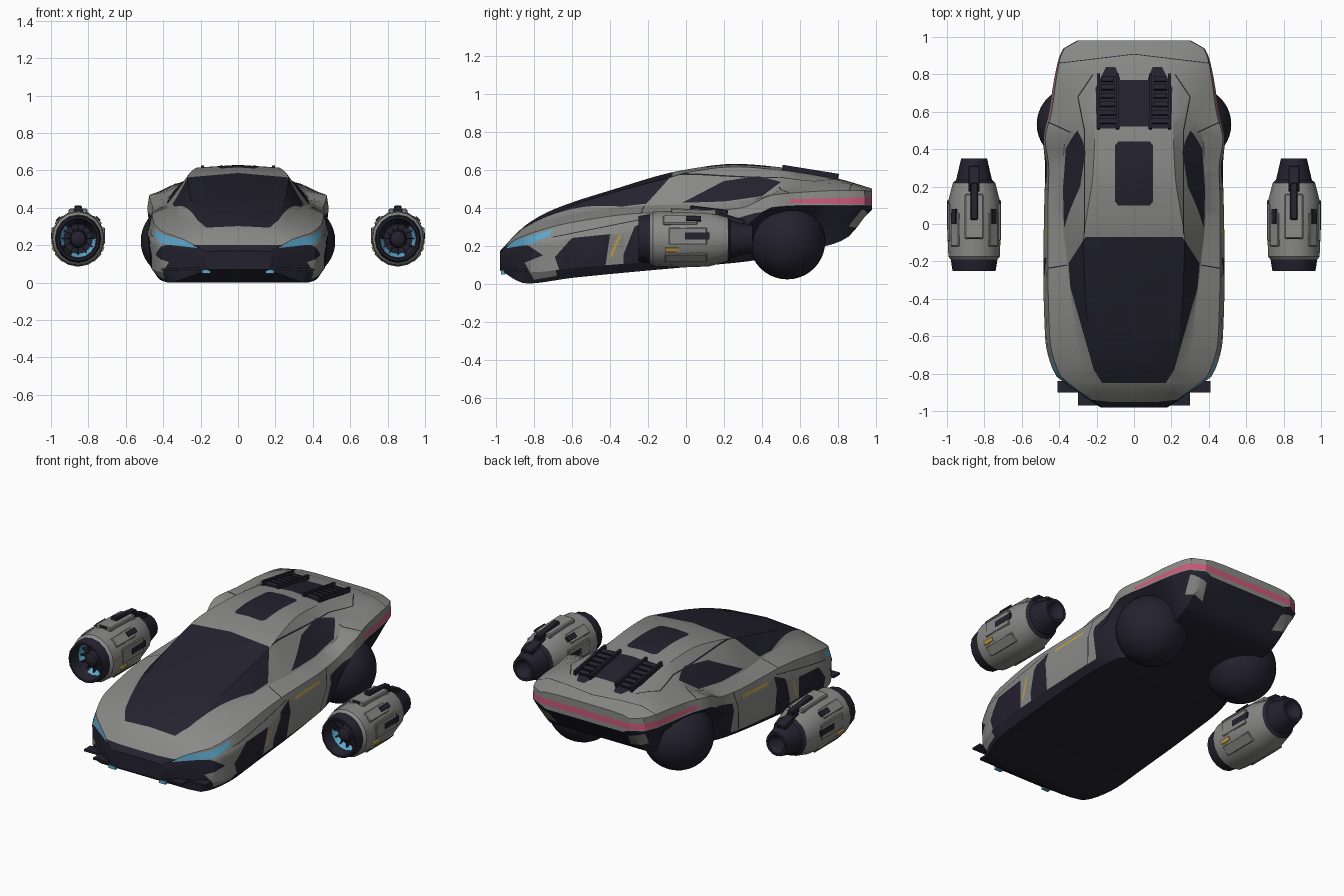
import bpy, bmesh, math
from mathutils import Vector, Matrix

if "Cube" in bpy.data.objects:
    bpy.data.objects.remove(bpy.data.objects["Cube"])

# ---------- colours ----------
def material(name, rgb):
    m = bpy.data.materials.new(name)
    m.diffuse_color = (*rgb, 1)
    m.use_nodes = True
    m.node_tree.nodes["Principled BSDF"].inputs["Base Color"].default_value = m.diffuse_color
    return m

MATS = [material("body_grey", (0.25, 0.25, 0.24)), material("dark_trim", (0.017, 0.016, 0.028)),
        material("light_blue", (0.11, 0.40, 0.62)), material("tail_pink", (0.60, 0.10, 0.19)),
        material("marker_yellow", (0.55, 0.36, 0.06))]
GREY, DARK, BLUE, PINK, YELLOW = range(5)

# ---------- helpers ----------
def finish(bm, name, mirror=True, angle=30):
    me = bpy.data.meshes.new(name)
    bm.to_mesh(me)
    bm.free()
    for m in MATS:
        me.materials.append(m)
    ob = bpy.data.objects.new(name, me)
    bpy.context.collection.objects.link(ob)
    bpy.ops.object.select_all(action='DESELECT')
    ob.select_set(True)
    bpy.context.view_layer.objects.active = ob
    bpy.ops.object.shade_smooth_by_angle(angle=math.radians(angle))
    if mirror:
        md = ob.modifiers.new("mirror", 'MIRROR')
        md.merge_threshold = 0.0005
    return ob

def box(name, loc, size, mat, tilt=0.0, roll=0.0, bevel=0.0):
    bm = bmesh.new()
    bmesh.ops.create_cube(bm, size=1)
    bmesh.ops.scale(bm, vec=size, verts=bm.verts)
    if bevel:
        bmesh.ops.bevel(bm, geom=bm.edges[:], offset=bevel, segments=1, affect='EDGES')
    mtx = Matrix.Translation(loc) @ Matrix.Rotation(roll, 4, 'Y') @ Matrix.Rotation(tilt, 4, 'X')
    bmesh.ops.transform(bm, matrix=mtx, verts=bm.verts)
    for f in bm.faces:
        f.material_index = mat
    return finish(bm, name)

def curve(pts, k, y):
    """Monotone smooth interpolation of column k along y."""
    n = len(pts)
    d = [(pts[i+1][k] - pts[i][k]) / (pts[i+1][0] - pts[i][0]) for i in range(n - 1)]
    t = [d[0]] + [0 if d[i]*d[i+1] <= 0 else 2*d[i]*d[i+1]/(d[i]+d[i+1]) for i in range(n-2)] + [d[-1]]
    i = max(j for j in range(n - 1) if pts[j][0] <= y + 1e-9 or j == 0)
    h = pts[i+1][0] - pts[i][0]
    s = min(max((y - pts[i][0]) / h, 0), 1)
    return ((2*s**3 - 3*s*s + 1)*pts[i][k] + (s**3 - 2*s*s + s)*h*t[i]
            + (3*s*s - 2*s**3)*pts[i+1][k] + (s**3 - s*s)*h*t[i+1])

TOP, SIDE, FRONT = (0, 1), (1, 2), (0, 2)

def paint(bm, poly, axes, mat, cond):
    """Cut a convex outline into the shell along a view axis and colour the inside."""
    a, b = axes
    area = sum(p[0]*q[1] - q[0]*p[1] for p, q in zip(poly, poly[1:] + poly[:1]))
    if area < 0:
        poly = poly[::-1]
    lo = [min(p[i] for p in poly) for i in (0, 1)]
    hi = [max(p[i] for p in poly) for i in (0, 1)]
    edges = list(zip(poly, poly[1:] + poly[:1]))

    def near(f):
        return all(min(v.co[c] for v in f.verts) < hi[i] and max(v.co[c] for v in f.verts) > lo[i]
                   for i, c in enumerate(axes))
    for p, q in edges:
        bm.normal_update()
        faces = [f for f in bm.faces if cond(f) and near(f)]
        geom = set(faces)
        for f in faces:
            geom.update(f.edges)
            geom.update(f.verts)
        co, no = Vector((0, 0, 0)), Vector((0, 0, 0))
        co[a], co[b] = p
        no[a], no[b] = q[1] - p[1], p[0] - q[0]
        bmesh.ops.bisect_plane(bm, geom=list(geom), dist=1e-5, plane_co=co, plane_no=no.normalized())
    bm.normal_update()
    for f in bm.faces:
        c = f.calc_center_median()
        if cond(f) and all((q[0]-p[0])*(c[b]-p[1]) - (q[1]-p[1])*(c[a]-p[0]) > 0 for p, q in edges):
            f.material_index = mat

def seam(bm, p, q, axes, cond, w=0.003):
    d = (Vector(q) - Vector(p)).normalized() * w
    paint(bm, [(p[0]-d.y, p[1]+d.x), (q[0]-d.y, q[1]+d.x), (q[0]+d.y, q[1]-d.x), (p[0]+d.y, p[1]-d.x)],
          axes, DARK, cond)

# ---------- body: lengthwise lines (y, x, z), lofted as a half shell ----------
BOTTOM = [(-.98, .15, .07), (-.84, .36, .0), (-.6, .43, .03), (-.24, .43, .065), (.1, .42, .095), (.31, .39, .115),
          (.4, .3, .13), (.6, .28, .17), (.78, .32, .21), (.86, .32, .25), (.94, .31, .35), (.98, .26, .39)]
SILL = [(-.98, .17, .08), (-.89, .31, .07), (-.8, .42, .06), (-.61, .465, .08), (-.24, .465, .11), (.1, .455, .13),
        (.3, .43, .16), (.4, .34, .25), (.6, .32, .3), (.81, .36, .3), (.93, .345, .36), (.98, .28, .40)]
BELT = [(-.98, .18, .14), (-.89, .31, .17), (-.8, .425, .2), (-.61, .475, .235), (-.24, .485, .27), (.1, .48, .28),
        (.3, .475, .3), (.45, .485, .4), (.6, .455, .41), (.81, .42, .41), (.93, .385, .41), (.98, .305, .41)]
SHOULDER = [(-.98, .17, .165), (-.89, .3, .235), (-.8, .4, .27), (-.61, .45, .32), (-.24, .46, .37), (.1, .46, .38),
            (.3, .455, .4), (.45, .475, .465), (.6, .44, .48), (.81, .41, .49), (.93, .38, .49), (.98, .3, .485)]
GLASS_BASE = [(-.98, .13, .168), (-.86, .24, .275), (-.72, .28, .335), (-.5, .32, .385), (-.23, .355, .41),
              (.1, .385, .42), (.39, .375, .45), (.52, .36, .5), (.81, .33, .53), (.98, .26, .495)]
ROOF_EDGE = [(-.98, .1, .17), (-.86, .19, .287), (-.6, .24, .41), (-.4, .26, .475), (-.08, .27, .56), (.03, .255, .59),
             (.26, .22, .615), (.47, .21, .6), (.81, .2, .545), (.98, .17, .5)]
CENTRE = [(-.98, 0, .17), (-.86, 0, .295), (-.72, 0, .38), (-.4, 0, .49), (0, 0, .6), (.26, 0, .63),
          (.47, 0, .615), (.81, 0, .55), (.98, 0, .5)]
LINES = [BOTTOM, SILL, BELT, SHOULDER, GLASS_BASE, ROOF_EDGE, CENTRE]

bm = bmesh.new()
N = 48
rings = []
for i in range(N + 1):
    y = -.98 + 1.96 * i / N
    ring = [bm.verts.new((0, y, curve(BOTTOM, 2, y)))]
    ring += [bm.verts.new((curve(l, 1, y), y, curve(l, 2, y))) for l in LINES]
    rings.append(ring)
for i, (r, s) in enumerate(zip(rings, rings[1:])):
    y = -.98 + 1.96 * (i + .5) / N
    for j in range(len(r) - 1):
        f = bm.faces.new((r[j], r[j+1], s[j+1], s[j]))
        f.material_index = DARK if j < 2 or (j == 2 and y > .3) else GREY
for r in (rings[0], rings[-1]):
    bm.faces.new(r)
bmesh.ops.recalc_face_normals(bm, faces=bm.faces)
if sum(f.normal.x * f.calc_area() for f in bm.faces) < 0:
    bmesh.ops.reverse_faces(bm, faces=bm.faces)

up = lambda f: f.normal.z > .3
flank = lambda f: f.normal.z < .93 and f.normal.z > -.8
lower = lambda f: f.normal.z < .75 and f.normal.z > -.8
glass = lambda f: f.normal.x > .3 and f.normal.z < .93 and f.calc_center_median().z > .4

# windscreen, sunroof, rear deck panel and vents
paint(bm, [(-.01, -.85), (.17, -.85), (.215, -.78), (.34, -.34), (.35, -.21), (.26, -.07), (-.01, -.07)], TOP, DARK, up)
paint(bm, [(-.01, .1), (.085, .1), (.102, .12), (.102, .42), (.085, .44), (-.01, .44)], TOP, DARK, up)
paint(bm, [(-.01, .52), (.09, .52), (.09, .77), (-.01, .77)], TOP, DARK, up)
paint(bm, [(.075, .51), (.2, .51), (.205, .73), (.15, .84), (.1, .84), (.075, .78)], TOP, DARK, up)
# side window
paint(bm, [(-.02, .425), (.2, .54), (.38, .565), (.5, .535), (.4, .46), (.2, .432)], SIDE, DARK, glass)
# nose grille, bumper corner, headlight
paint(bm, [(-1.1, -.1), (-1.1, .2), (-.95, .2), (-.83, .2), (-.74, .14), (-.7, -.1)], SIDE, DARK, lower)
paint(bm, [(-.85, .11), (-.7, .17), (-.68, .04), (-.8, .02)], SIDE, GREY, lower)
paint(bm, [(-.95, .185), (-.9, .228), (-.7, .285), (-.72, .25), (-.83, .205)], SIDE, BLUE, flank)
# side recesses, marker strips, space ahead of the rear wheel
paint(bm, [(-.69, .14), (-.6, .24), (-.4, .26), (-.43, .05), (-.66, .05)], SIDE, DARK, lower)
paint(bm, [(-.33, .15), (-.27, .3), (-.18, .34), (-.2, .05), (-.33, .05)], SIDE, DARK, lower)
paint(bm, [(-.405, .14), (-.39, .14), (-.34, .255), (-.355, .255)], SIDE, YELLOW, lower)
paint(bm, [(-.12, .318), (.12, .328), (.12, .343), (-.12, .333)], SIDE, YELLOW, lower)
paint(bm, [(.2, .05), (.22, .33), (.36, .37), (.55, .4), (.55, .05)], SIDE, DARK, lower)
# tail light bar and rear bumper corners
paint(bm, [(.55, .424), (.55, .444), (1.1, .458), (1.1, .415)], SIDE, PINK, flank)
paint(bm, [(.25, .28), (.35, .3), (.37, .39), (.27, .36)], FRONT, GREY,
      lambda f: f.normal.y > .2 and f.calc_center_median().y > .75)
# panel seams
seam(bm, (.265, -.05), (.265, .5), TOP, up)
seam(bm, (.265, .5), (.3, .68), TOP, up)
seam(bm, (.3, .68), (.22, .8), TOP, up)
seam(bm, (.34, .49), (.47, .55), TOP, up)
seam(bm, (.36, -.22), (.48, -.24), TOP, up)
seam(bm, (-.7, .245), (-.2, .345), SIDE, flank, .002)
seam(bm, (.14, .13), (.2, .4), SIDE, lower)
seam(bm, (.0, .908), (.4, .86), TOP, up, .002)
finish(bm, "car_body", angle=25)

# ---------- ball wheels ----------
bm = bmesh.new()
bmesh.ops.create_uvsphere(bm, u_segments=40, v_segments=20, radius=.2,
                          matrix=Matrix.Translation((.32, .533, .222)) @ Matrix.Rotation(math.pi/2, 4, 'Y'))
for f in bm.faces:
    f.material_index = DARK
finish(bm, "ball_wheel")

# ---------- nose and rear deck fittings ----------
box("front_splitter", (.15, -.935, .075), (.3, .07, .012), DARK)
box("splitter_wing", (.34, -.87, .07), (.14, .06, .012), DARK).rotation_euler = (0, 0, 0)
box("fog_light", (.17, -.963, .058), (.045, .02, .02), BLUE)
for i in range(6):
    y = .55 + .045 * i
    box("deck_vent_slat", (.14, y, curve(ROOF_EDGE, 2, y) + .012), (.085 - .004*i, .026, .018), DARK, -.35)
for x in (.088, .19):
    box("deck_vent_rail", (x, .655, curve(ROOF_EDGE, 2, .655) + .012), (.014, .3, .03), DARK, -.16)

# ---------- engine pods ----------
PX, PZ, SIDES = .855, .235, 16
PROFILE = [(-.225, 0, DARK), (-.2, .04, DARK), (-.15, .05, DARK), (-.15, .08, BLUE), (-.18, .1, DARK),
           (-.25, .108, DARK), (-.25, .12, DARK), (-.19, .13, GREY), (-.175, .143, GREY), (-.02, .15, GREY),
           (.12, .145, GREY), (.22, .118, DARK), (.235, .1, DARK), (.35, .072, DARK), (.35, .056, DARK), (.27, 0, DARK)]
bm = bmesh.new()
rings = []
for y, r, m in PROFILE:
    angles = [2*math.pi*k/SIDES for k in range(SIDES)]
    if r == 0:
        rings.append([bm.verts.new((PX, y, PZ))] * SIDES)
    else:
        rings.append([bm.verts.new((PX + .96*r*math.cos(a), y, PZ + r*math.sin(a))) for a in angles])
for (y, r, m), a, b in zip(PROFILE, rings, rings[1:]):
    for k in range(SIDES):
        l = (k + 1) % SIDES
        f = bm.faces.new(list(dict.fromkeys((a[k], a[l], b[l], b[k]))))
        f.material_index = DARK if m == BLUE and k not in (0, 1, 8, 9, 10, 11, 12, 15) else m
bmesh.ops.recalc_face_normals(bm, faces=bm.faces)
finish(bm, "engine_pod")

# intake blades
for k in range(12):
    a = 2*math.pi*k/12
    box("intake_blade", (PX + .065*math.cos(a), -.165, PZ + .065*math.sin(a)), (.045, .02, .006), DARK, 0, -a)

# pod plates, vents and markers
box("pod_spine_plate", (PX, .04, PZ + .142), (.1, .24, .03), GREY, -.03, 0, .006)
box("pod_spine", (PX, .12, PZ + .145), (.04, .2, .04), DARK, -.12, 0, .005)
box("pod_tail_fin", (PX, .24, PZ + .105), (.06, .14, .03), DARK, -.3, 0, .005)
for s in (-1, 1):
    box("pod_side_plate", (PX + s*.135, .01, PZ + .015), (.016, .2, .09), GREY, 0, 0, .004)
    box("pod_vent", (PX + s*.1395, .06, PZ + .015), (.01, .13, .035), DARK)
    box("pod_marker", (PX + s*.128, -.075, PZ - .055), (.018, .07, .022), YELLOW, 0, s*.4)
    box("pod_upper_plate", (PX + s*.1, -.03, PZ + .098), (.06, .18, .016), GREY, 0, s*.78, .004)
    box("pod_lower_plate", (PX + s*.1, 0, PZ - .098), (.06, .22, .016), GREY, 0, -s*.78, .004)
    box("pod_upper_vent", (PX + s*.106, .04, PZ + .106), (.03, .08, .012), DARK, 0, s*.78)
box("pod_top_vent", (PX, -.065, PZ + .15), (.05, .03, .018), DARK)
